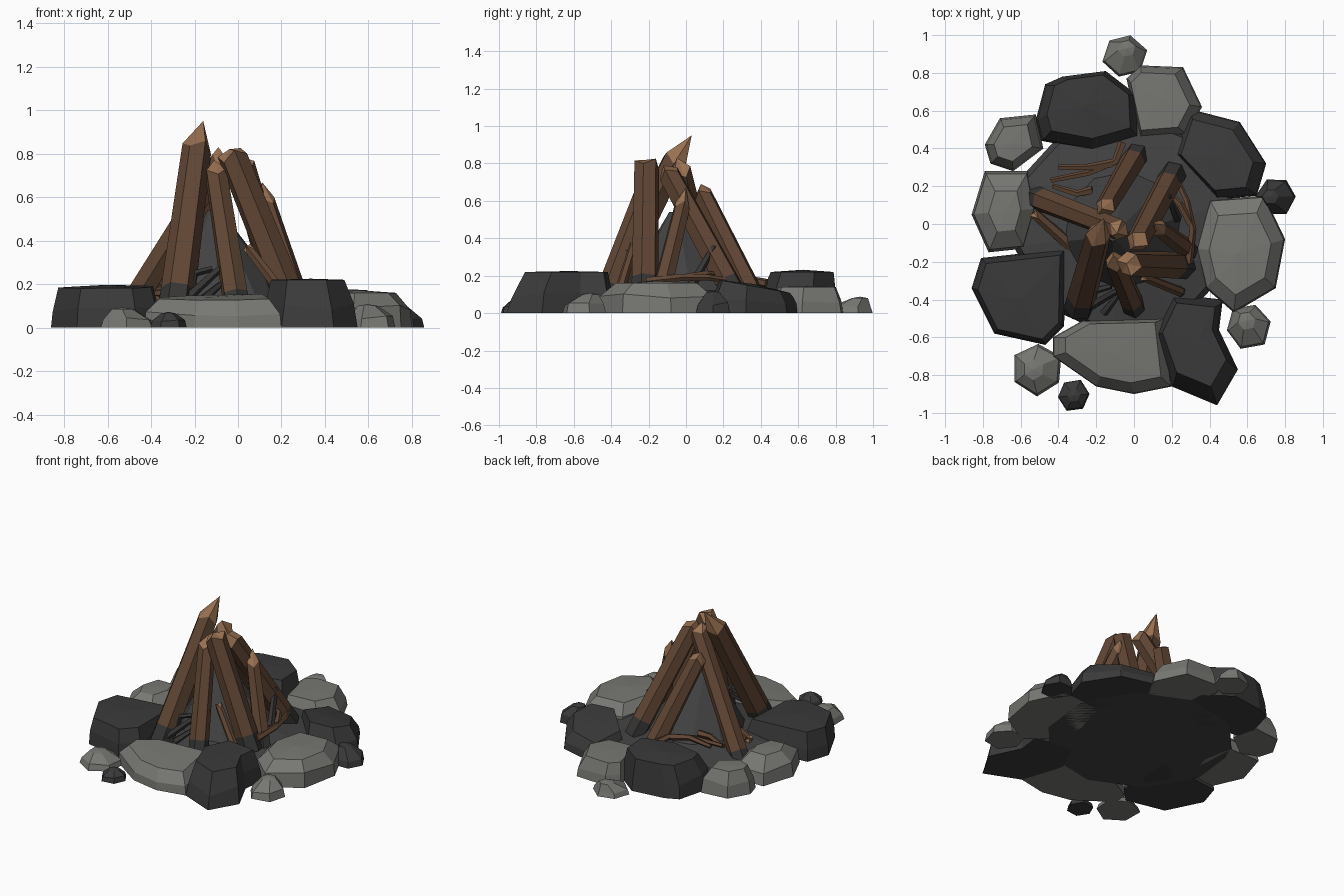
import bpy, bmesh, math, random
from mathutils import Vector

if "Cube" in bpy.data.objects:
    bpy.data.objects.remove(bpy.data.objects["Cube"])

random.seed(4)


def material(name, col):
    m = bpy.data.materials.new(name)
    m.diffuse_color = (*col, 1)
    m.use_nodes = True
    m.node_tree.nodes["Principled BSDF"].inputs["Base Color"].default_value = m.diffuse_color
    return m


LIGHT = material("light stone", (0.185, 0.185, 0.172))
DARK = material("dark stone", (0.042, 0.042, 0.042))
ASH = material("ash", (0.055, 0.055, 0.056))
CHAR = material("charred wood", (0.037, 0.036, 0.035))
BARK = material("bark", (0.120, 0.062, 0.035))
CUT = material("split wood", (0.32, 0.165, 0.085))


def finish(bm, name, mats):
    bmesh.ops.recalc_face_normals(bm, faces=bm.faces)
    me = bpy.data.meshes.new(name)
    bm.to_mesh(me)
    bm.free()
    for m in mats:
        me.materials.append(m)
    ob = bpy.data.objects.new(name, me)
    bpy.context.collection.objects.link(ob)
    return ob


def skin(bm, rings, mats):
    """Bridge successive rings of vertices; mats gives a slot per band."""
    for a, b, k in zip(rings, rings[1:], mats):
        n = len(a)
        for i in range(n):
            j = (i + 1) % n
            bm.faces.new((a[i], a[j], b[j], b[i])).material_index = k


def stone(name, mat, outline, h, top=0.8, mid=0.95, midz=0.45, tilt=(0, 0), peak=0.005, shift=(0, 0)):
    """Rock: floor outline, a shoulder ring, a tilted top ring and a low peak."""
    bm = bmesh.new()
    c = sum((Vector(p) for p in outline), Vector((0, 0))) / len(outline)
    rings = []
    for s, z in ((1, 0), (mid, midz), (top, 1)):
        ring = []
        for p in outline:
            d = (Vector(p) - c) * s + Vector(shift) * (z == 1)
            k = z * (h + tilt[0] * d.x + tilt[1] * d.y)
            if z == midz:
                k *= random.uniform(0.8, 1.2)
            ring.append(bm.verts.new((c.x + d.x, c.y + d.y, k)))
        rings.append(ring)
    skin(bm, rings, (0, 0))
    bm.faces.new(rings[0])
    tip = bm.verts.new((c.x + shift[0], c.y + shift[1], h + peak))
    n = len(outline)
    for i in range(n):
        bm.faces.new((rings[2][i], rings[2][(i + 1) % n], tip))
    return finish(bm, name, [mat])


def pebble(name, mat, x, y, r, h, n=6, turn=0.0, shift=(0, 0)):
    pts = []
    for i in range(n):
        a = turn + math.tau * i / n
        k = r * random.uniform(0.92, 1.06)
        pts.append((x + k * math.cos(a), y + k * math.sin(a)))
    stone(name, mat, pts, h, top=0.4, mid=0.9, midz=0.45, peak=0.008, shift=shift)


def frame(d):
    u = d.cross(Vector((0, 0, 1)) if abs(d.z) < 0.95 else Vector((0, 1, 0))).normalized()
    return u, d.cross(u).normalized()


def ring_at(bm, c, u, v, r, n, turn=0.0):
    return [bm.verts.new(c + r * (u * math.cos(turn + math.tau * i / n) + v * math.sin(turn + math.tau * i / n)))
            for i in range(n)]


def log(name, base, top, r0, r1, tip, char=0.15, n=6, turn=0.3):
    """Leaning log: charred foot, bark shaft, split wood end with an offset point."""
    bm = bmesh.new()
    a, b = Vector(base), Vector(top)
    d = b - a
    u, v = frame(d.normalized())
    rings = [ring_at(bm, a + d * t, u, v, r0 + (r1 - r0) * t, n, turn) for t in (0, char, 1)]
    for i, q in enumerate(rings[2]):
        q.co += d.normalized() * (0.02 if i % 2 else -0.015)
    skin(bm, rings, (0, 1))
    bm.faces.new(rings[0])
    p = bm.verts.new(tip)
    for i in range(n):
        bm.faces.new((rings[2][i], rings[2][(i + 1) % n], p)).material_index = 2
    return finish(bm, name, [CHAR, BARK, CUT])


def twig(name, mat, paths, r, n=5):
    """Thin tapered tubes, one for each path."""
    bm = bmesh.new()
    for path in paths:
        pts = [Vector(p) for p in path]
        rings = []
        for i, p in enumerate(pts):
            d = (pts[min(i + 1, len(pts) - 1)] - pts[max(i - 1, 0)]).normalized()
            u, v = frame(d)
            rings.append(ring_at(bm, p, u, v, r * (1 - 0.4 * i / (len(pts) - 1)), n))
        skin(bm, rings, [0] * len(rings))
        bm.faces.new(rings[0])
        bm.faces.new(rings[-1])
    return finish(bm, name, [mat])


# ash bed and cone inside the logs
bm = bmesh.new()
beds = [ring_at(bm, Vector((x, y, z)), Vector((1, 0, 0)), Vector((0, 1, 0)), r, 10, 0.2)
        for x, y, z, r in ((-0.05, 0, 0.0, 0.6), (-0.05, 0, 0.07, 0.57), (-0.06, -0.03, 0.12, 0.31), (-0.11, -0.06, 0.54, 0.03))]
skin(bm, beds, (0, 0, 0))
bm.faces.new(beds[0])
bm.faces.new(beds[-1])
finish(bm, "ash_bed", [ASH])

# dark ring stones
stone("dark_stone_back", DARK, [(-0.47, 0.74), (-0.38, 0.78), (-0.15, 0.81), (0.02, 0.68), (0.03, 0.46), (-0.22, 0.39),
      (-0.49, 0.44), (-0.52, 0.55)], 0.22, top=0.8, mid=0.96, shift=(0.01, 0.02), peak=0.012)
stone("dark_stone_right", DARK, [(0.29, 0.61), (0.56, 0.54), (0.70, 0.32), (0.65, 0.15), (0.44, 0.13), (0.21, 0.37)],
      0.145, top=0.78, mid=0.96, tilt=(0, -0.18), shift=(-0.02, 0), peak=0.012)
stone("dark_stone_left", DARK, [(-0.81, -0.18), (-0.36, -0.13), (-0.37, -0.54), (-0.47, -0.64), (-0.74, -0.58),
      (-0.86, -0.34)], 0.185, top=0.87, mid=0.97, peak=0.012, tilt=(0.01, 0.02))
stone("dark_stone_front", DARK, [(0.10, -0.58), (0.20, -0.37), (0.47, -0.40), (0.45, -0.56), (0.55, -0.77), (0.44, -0.96),
      (0.20, -0.86)], 0.22, top=0.75, mid=0.91, shift=(-0.01, 0.02))

# light ring stones
stone("light_stone_back", LIGHT, [(-0.04, 0.77), (0.03, 0.84), (0.26, 0.83), (0.36, 0.62), (0.28, 0.47), (0.03, 0.45)],
      0.14, top=0.78, shift=(-0.02, 0))
stone("light_stone_right", LIGHT, [(0.40, 0.13), (0.69, 0.15), (0.80, -0.08), (0.75, -0.34), (0.53, -0.47), (0.38, -0.34),
      (0.33, -0.13)], 0.16, top=0.7, mid=0.97, midz=0.55, peak=0.012)
stone("light_stone_front", LIGHT, [(-0.43, -0.60), (-0.27, -0.51), (0.16, -0.50), (0.20, -0.86), (0.0, -0.90), (-0.20, -0.86),
      (-0.43, -0.70)], 0.135, top=0.8, mid=0.98, midz=0.5, tilt=(0.02, 0.08), shift=(0.01, 0.02))
stone("light_stone_left", LIGHT, [(-0.79, 0.28), (-0.56, 0.28), (-0.52, 0.08), (-0.58, -0.13), (-0.77, -0.15), (-0.86, 0.05)],
      0.16, top=0.5, mid=0.93, midz=0.6)
stone("light_stone_back_left", LIGHT, [(-0.71, 0.56), (-0.52, 0.58), (-0.48, 0.40), (-0.64, 0.28), (-0.76, 0.32), (-0.79, 0.42)],
      0.165, top=0.65, mid=0.92, midz=0.5)

# loose outer pebbles
pebble("light_pebble_back", LIGHT, -0.05, 0.89, 0.118, 0.08, turn=1.3, shift=(0.01, 0.04))
pebble("light_pebble_right", LIGHT, 0.605, -0.54, 0.125, 0.10, turn=0.2, shift=(-0.01, 0.03))
pebble("light_pebble_left", LIGHT, -0.51, -0.77, 0.138, 0.085, turn=0.5, shift=(-0.02, 0.0))
pebble("dark_pebble_right", DARK, 0.755, 0.145, 0.11, 0.11, turn=0.0, shift=(-0.03, 0))
pebble("dark_pebble_front", DARK, -0.32, -0.908, 0.09, 0.065, turn=0.1)

# leaning logs
log("log_front_left", (-0.29, -0.44, 0.06), (-0.19, -0.06, 0.82), 0.082, 0.068, (-0.16, 0.03, 0.95))
log("log_front_right", (0.26, -0.22, 0.08), (-0.025, -0.21, 0.79), 0.075, 0.068, (-0.04, -0.21, 0.82))
log("log_front", (0.0, -0.44, 0.06), (-0.10, -0.20, 0.70), 0.064, 0.054, (-0.11, -0.17, 0.77))
log("log_right", (0.29, -0.14, 0.08), (0.13, -0.02, 0.57), 0.055, 0.045, (0.11, -0.0, 0.67))
log("log_back_right", (0.21, 0.27, 0.08), (0.02, -0.09, 0.74), 0.07, 0.062, (0.0, -0.12, 0.79))
log("log_back", (0.02, 0.38, 0.04), (-0.15, 0.09, 0.63), 0.068, 0.055, (-0.17, 0.08, 0.69))
log("log_left", (-0.52, 0.14, 0.05), (-0.08, -0.03, 0.76), 0.065, 0.058, (-0.09, -0.05, 0.83), char=0.08)

# short brown sticks
log("stick_left", (-0.33, -0.12, 0.10), (-0.52, 0.05, 0.17), 0.034, 0.028, (-0.53, 0.06, 0.18), char=0.02)
log("stick_front_right", (0.25, -0.36, 0.10), (0.05, -0.28, 0.36), 0.028, 0.024, (0.04, -0.28, 0.37), char=0.05)

# forked twigs
twig("twig_right", BARK, [[(0.29, -0.21, 0.17), (0.31, -0.03, 0.19), (0.28, 0.12, 0.19), (0.22, 0.25, 0.17)],
                          [(0.30, 0.0, 0.19), (0.24, 0.11, 0.21), (0.15, 0.19, 0.20)]], 0.023)
twig("twig_back", BARK, [[(-0.06, 0.43, 0.16), (-0.10, 0.33, 0.18), (-0.24, 0.27, 0.19), (-0.44, 0.23, 0.17)],
                         [(-0.12, 0.32, 0.18), (-0.24, 0.30, 0.20), (-0.40, 0.30, 0.18)],
                         [(-0.22, 0.18, 0.18), (-0.30, 0.16, 0.17), (-0.43, 0.20, 0.15)]], 0.024)
twig("burnt_twig_front", CHAR, [[(-0.24, -0.44, 0.13), (-0.12, -0.37, 0.24), (0.0, -0.31, 0.34)],
                                [(-0.22, -0.38, 0.16), (-0.20, -0.35, 0.25), (-0.12, -0.33, 0.27)],
                                [(-0.16, -0.47, 0.13), (-0.08, -0.37, 0.20)]], 0.024)
twig("burnt_twig_right", CHAR, [[(0.23, 0.03, 0.15), (0.18, 0.15, 0.36)]], 0.026)
